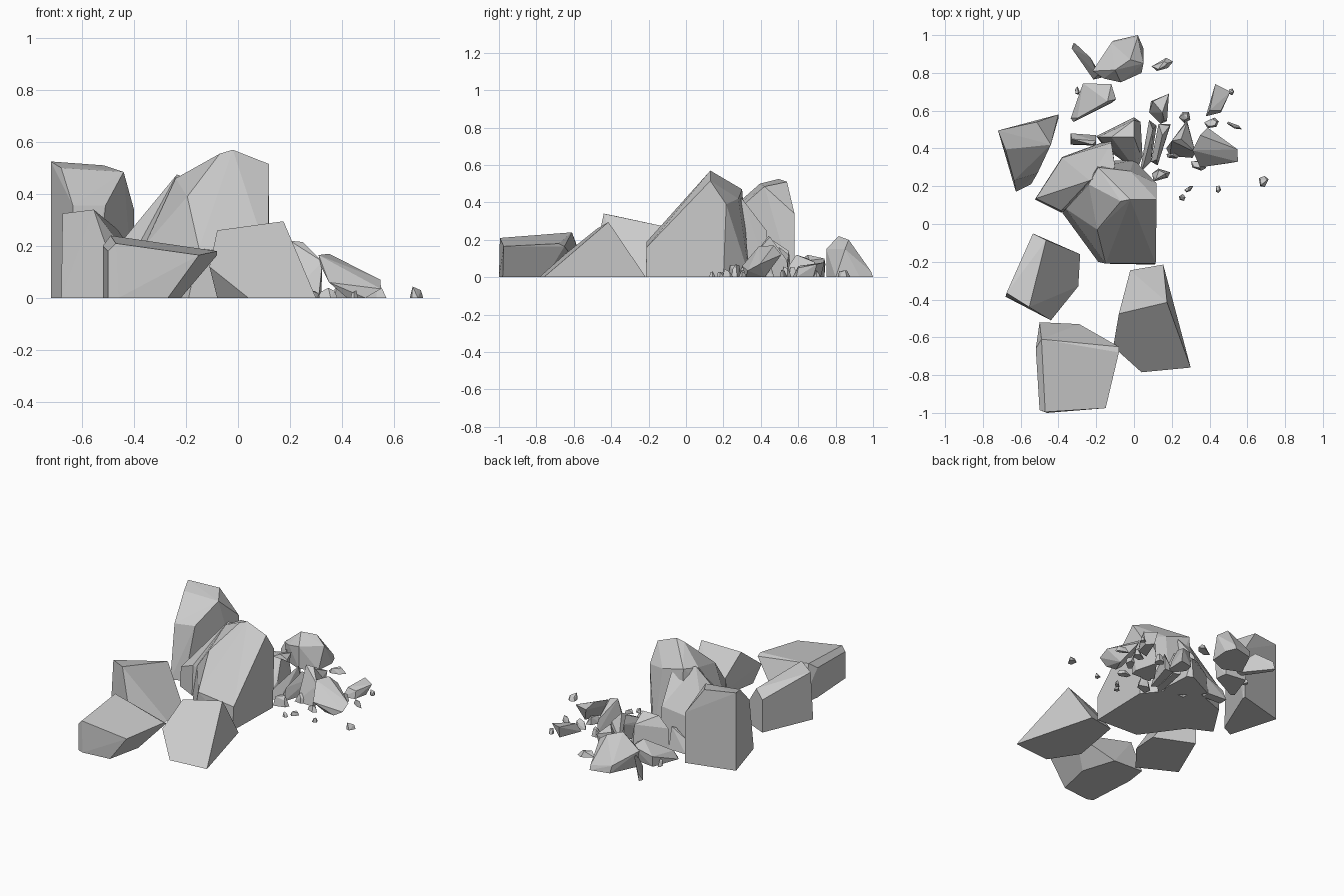
import bpy, bmesh, math, random
from mathutils import Vector

random.seed(4)


def rock(name, base, top):
    """Faceted boulder: hull of a ground outline (x, y) and upper corners (x, y, z)."""
    bm = bmesh.new()
    for p in [(x, y, 0) for x, y in base] + list(top):
        bm.verts.new(p)
    res = bmesh.ops.convex_hull(bm, input=bm.verts)
    loose = [v for v in bm.verts if not v.link_faces]
    bmesh.ops.delete(bm, geom=loose, context='VERTS')
    bmesh.ops.dissolve_limit(bm, angle_limit=math.radians(4), verts=bm.verts, edges=bm.edges)
    bmesh.ops.recalc_face_normals(bm, faces=bm.faces)
    me = bpy.data.meshes.new(name)
    bm.to_mesh(me)
    bm.free()
    ob = bpy.data.objects.new(name, me)
    bpy.context.collection.objects.link(ob)
    return ob


def chip(name, x, y, length, width, height, turn):
    """Small shard: irregular pentagon footprint with a tilted, shrunken top."""
    c, s = math.cos(math.radians(turn)), math.sin(math.radians(turn))
    base, top = [], []
    for i in range(5):
        a = math.tau * i / 5 + random.uniform(-.35, .35)
        u, v = math.cos(a) * length / 2, math.sin(a) * width / 2
        base.append((x + u * c - v * s, y + u * s + v * c))
        if i != 2:
            k = random.uniform(.4, .85)
            z = height * random.uniform(.55, 1)
            top.append((x + k * (u * c - v * s), y + k * (u * s + v * c), z))
    rock(name, base, top)


# Large boulders at the front and left
rock("front_left_boulder",
     [(-.50, -.985), (-.46, -1), (-.27, -.98), (-.22, -.75), (-.29, -.53), (-.50, -.52), (-.52, -.66)],
     [(-.50, -.985, .18), (-.47, -.995, .21), (-.15, -.975, .165), (-.08, -.68, .18),
      (-.08, -.65, .165), (-.49, -.61, .24), (-.52, -.66, .2)])
rock("front_right_boulder",
     [(.04, -.785), (.30, -.76), (.155, -.215), (-.02, -.245), (-.08, -.6)],
     [(.175, -.415, .295), (-.08, -.475, .26), (-.11, -.65, .12)])
rock("left_boulder",
     [(-.68, -.385), (-.44, -.51), (-.295, -.33), (-.285, -.16), (-.535, -.05)],
     [(-.675, -.365, .325), (-.555, -.44, .34), (-.465, -.085, .265), (-.535, -.05, .22)])
rock("tall_left_boulder",
     [(-.625, .17), (-.545, .21), (-.40, .56), (-.40, .58), (-.72, .495)],
     [(-.72, .495, .525), (-.515, .54, .51), (-.44, .42, .485), (-.68, .395, .50),
      (-.635, .23, .355), (-.51, .27, .355), (-.40, .58, .34)])

# Tall central pair
rock("central_boulder",
     [(.11, -.215), (-.19, -.20), (-.38, .06), (-.2, .33), (.0, .34), (.12, .2)],
     [(.115, -.21, .16), (-.15, -.21, .19), (-.195, -.03, .39), (-.07, .12, .555),
      (-.02, .13, .57), (.12, .13, .515), (.12, .215, .39), (-.24, .21, .46),
      (-.19, .30, .47), (-.02, .28, .42), (-.36, .08, .2)])
rock("central_back_boulder",
     [(-.525, .13), (-.385, .06), (-.1, .2), (-.12, .45), (-.38, .355)],
     [(-.52, .135, .13), (-.385, .07, .2), (-.38, .35, .17), (-.325, .2, .35),
      (-.235, .23, .475), (-.12, .43, .25), (-.1, .3, .42)])

# Medium rubble behind the central pair
rock("back_block",
     [(-.2, .465), (0, .565), (.035, .54), (.045, .36), (.015, .28), (-.15, .4)],
     [(-.19, .46, .13), (0, .55, .14), (0, .46, .2), (-.12, .46, .2), (.03, .38, .09)])
rock("back_wedge",
     [(-.335, .48), (-.335, .42), (-.2, .415), (-.2, .47)],
     [(-.33, .45, .08), (-.2, .44, .14), (-.22, .42, .13)])
rock("rear_boulder",
     [(-.19, .80), (-.07, .75), (.04, .8), (.05, .93), (.02, 1), (-.11, .97)],
     [(-.22, .81, .12), (-.16, .77, .13), (-.07, .75, .15), (.05, .85, .15),
      (-.1, .815, .22), (-.02, .87, .2), (-.12, .96, .05), (.02, .99, .03)])
rock("rear_shard",
     [(-.32, .96), (-.33, .93), (-.215, .765), (-.17, .775)],
     [(-.31, .955, .05), (-.23, .88, .11), (-.19, .79, .08)])
rock("rear_left_rock",
     [(-.27, .74), (-.13, .72), (-.12, .64), (-.32, .54), (-.335, .56)],
     [(-.27, .745, .07), (-.12, .74, .1), (-.095, .66, .09), (-.14, .65, .12), (-.3, .56, .05)])

# Broken pieces to the right
rock("right_spike",
     [(.17, .40), (.19, .36), (.31, .35), (.32, .40), (.28, .55), (.24, .48)],
     [(.20, .44, .22), (.25, .45, .215), (.325, .38, .14), (.28, .54, .09)])
rock("tilted_slab",
     [(.42, .33), (.49, .32), (.46, .42)],
     [(.39, .51, .12), (.35, .47, .17), (.31, .39, .165), (.32, .37, .12), (.35, .30, .06),
      (.55, .33, .035), (.548, .395, .07), (.52, .36, .035)])
rock("thin_shard",
     [(.08, .54), (.12, .52), (.09, .33), (.03, .27)],
     [(.08, .55, .12), (.10, .50, .16), (.05, .31, .07)])
rock("dark_shard",
     [(.13, .53), (.195, .53), (.125, .31), (.09, .33)],
     [(.19, .52, .1), (.15, .47, .15), (.12, .34, .08)])
rock("back_pebble",
     [(.08, .59), (.14, .53), (.175, .545), (.18, .67), (.09, .65)],
     [(.1, .65, .1), (.185, .69, .08), (.15, .59, .12), (.16, .55, .06)])
rock("right_back_shard",
     [(.38, .57), (.46, .59), (.48, .68), (.44, .72)],
     [(.43, .74, .08), (.51, .70, .07), (.46, .6, .05), (.4, .6, .06)])

# Small scattered chips: x, y, length, width, height, turn
for i, c in enumerate([
        (.15, .845, .12, .06, .05, 20), (.14, .26, .11, .07, .07, 25),
        (.41, .535, .08, .06, .06, 10), (.27, .565, .07, .06, .07, 40),
        (.53, .52, .09, .025, .04, -25), (.685, .225, .06, .06, .045, -60),
        (.29, .185, .06, .025, .03, 30), (.445, .185, .035, .04, .03, 0),
        (.255, .14, .04, .035, .03, -50), (.515, .70, .03, .04, .04, 0),
        (-.30, .705, .025, .05, .05, 0), (.39, .43, .10, .06, .05, 50),
        (.34, .31, .09, .05, .04, -20), (.22, .37, .1, .05, .06, 10)]):
    chip(f"chip_{i + 1}", *c)
